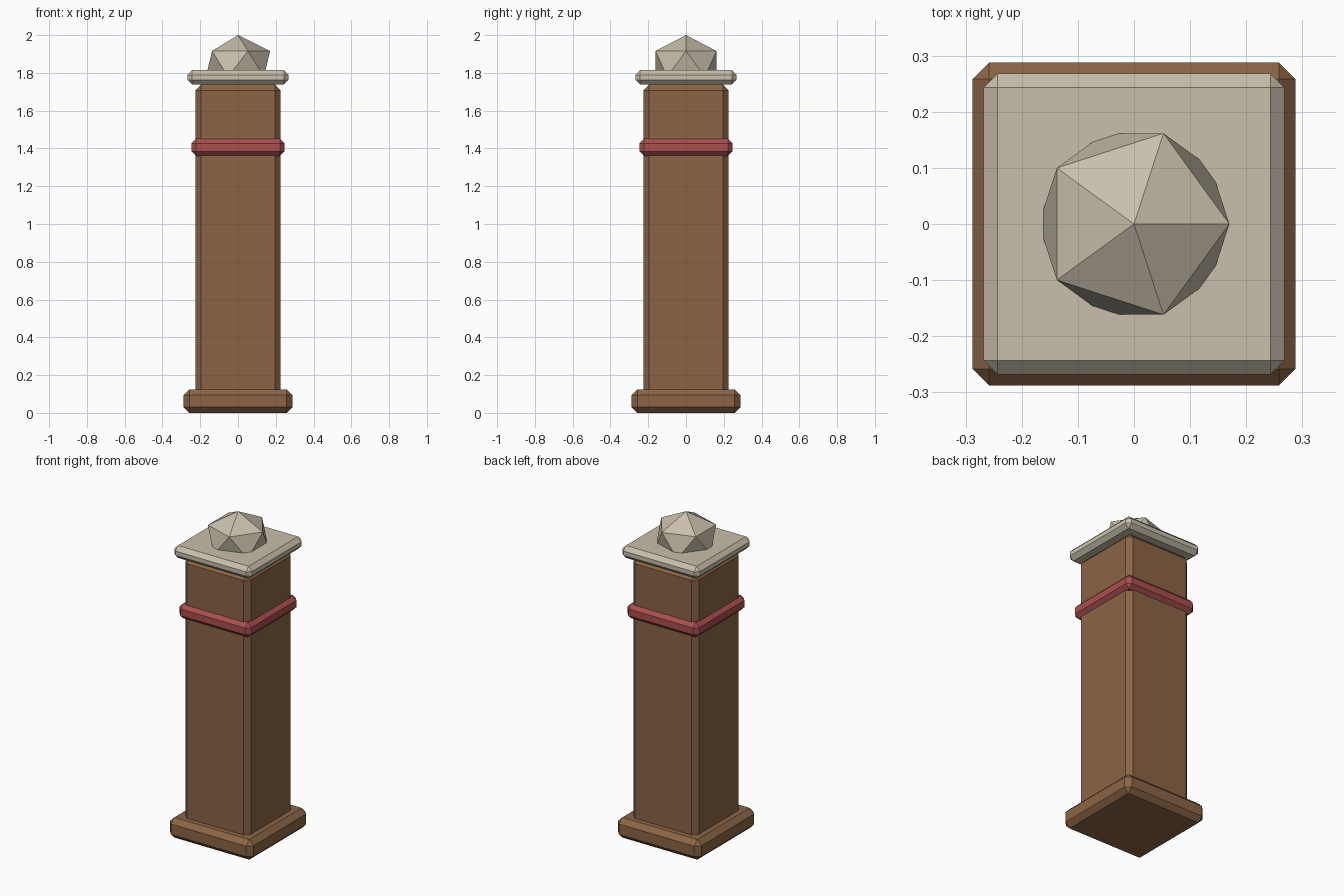
import bpy
import bmesh
from mathutils import Matrix

cube = bpy.data.objects.get("Cube")
if cube:
    bpy.data.objects.remove(cube, do_unlink=True)


def material(name, rgb):
    mat = bpy.data.materials.new(name)
    mat.use_nodes = True
    mat.diffuse_color = (*rgb, 1)
    mat.node_tree.nodes["Principled BSDF"].inputs["Base Color"].default_value = (*rgb, 1)
    return mat


wood = material("brown_wood", (0.26, 0.13, 0.06))
red = material("red_paint", (0.40, 0.08, 0.075))
stone = material("pale_stone", (0.58, 0.52, 0.41))


def finish(name, bm, mat):
    mesh = bpy.data.meshes.new(name)
    bm.to_mesh(mesh)
    bm.free()
    mesh.materials.append(mat)
    obj = bpy.data.objects.new(name, mesh)
    bpy.context.collection.objects.link(obj)
    return obj


def chamfered_block(name, half, bottom, top, chamfer, mat):
    """Square block with every edge cut by a single flat chamfer."""
    bm = bmesh.new()
    place = Matrix.Translation((0, 0, (bottom + top) / 2))
    size = Matrix.Diagonal((2 * half, 2 * half, top - bottom, 1))
    bmesh.ops.create_cube(bm, size=1, matrix=place @ size)
    bmesh.ops.bevel(bm, geom=bm.edges[:], offset=chamfer, segments=1,
                    profile=0.5, affect='EDGES')
    return finish(name, bm, mat)


# Stacked square parts
chamfered_block("base_plinth", 0.288, 0, 0.125, 0.03, wood)
chamfered_block("post_shaft", 0.225, 0.04, 1.738, 0.03, wood)
chamfered_block("painted_band", 0.247, 1.36, 1.452, 0.025, red)
chamfered_block("cap_slab", 0.268, 1.738, 1.815, 0.025, stone)

# Faceted finial, slightly flattened and sunk into the cap
bm = bmesh.new()
bmesh.ops.create_icosphere(
    bm, subdivisions=1, radius=0.19,
    matrix=Matrix.Translation((0, 0, 1.848)) @ Matrix.Diagonal((1, 1, 0.8, 1)))
finish("finial", bm, stone)
